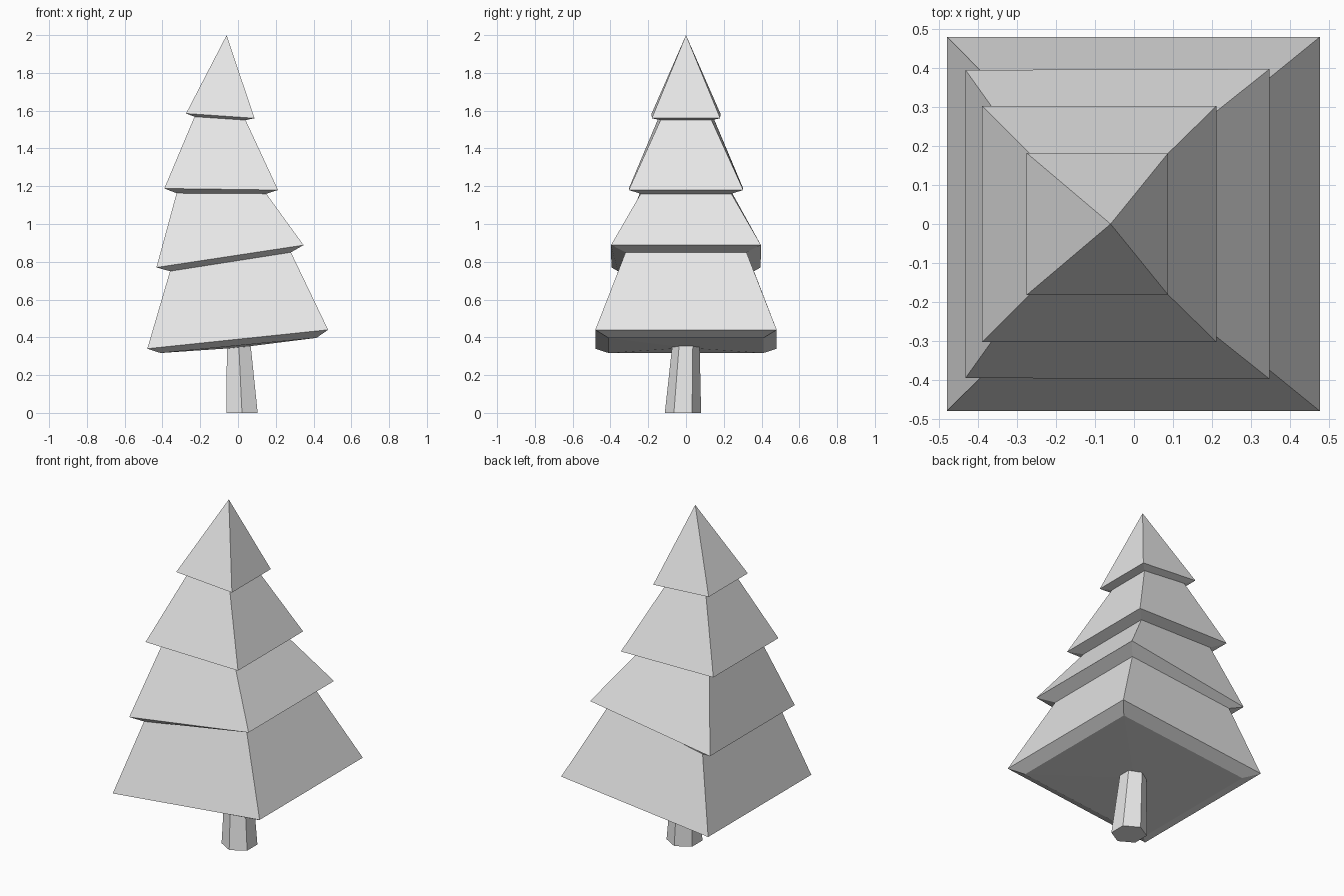
import bpy
import bmesh
from math import cos, sin, radians

default = bpy.data.objects.get("Cube")
if default:
    bpy.data.objects.remove(default, do_unlink=True)

grey = bpy.data.materials.new("plain grey")
grey.use_nodes = True
colour = (0.8, 0.8, 0.8, 1)
grey.diffuse_color = colour
grey.node_tree.nodes["Principled BSDF"].inputs["Base Color"].default_value = colour


def loft(name, rings, start=None, end=None):
    """Join rings of points with flat faces; close each end with a point or a cap."""
    bm = bmesh.new()
    loops = [[bm.verts.new(p) for p in ring] for ring in rings]
    for low, high in zip(loops, loops[1:]):
        for i in range(len(low)):
            j = (i + 1) % len(low)
            bm.faces.new((low[i], low[j], high[j], high[i]))
    for loop, tip in ((loops[0], start), (loops[-1], end)):
        if tip:
            point = bm.verts.new(tip)
            for i in range(len(loop)):
                bm.faces.new((loop[i], loop[(i + 1) % len(loop)], point))
        else:
            bm.faces.new(loop)
    bmesh.ops.recalc_face_normals(bm, faces=bm.faces)
    mesh = bpy.data.meshes.new(name)
    bm.to_mesh(mesh)
    bm.free()
    mesh.materials.append(grey)
    obj = bpy.data.objects.new(name, mesh)
    bpy.context.collection.objects.link(obj)
    return obj


def tilted_square(x0, z0, y0, x1, z1, y1):
    """Four corners: right edge (x, z, half depth), then left edge."""
    return [(x0, -y0, z0), (x1, -y1, z1), (x1, y1, z1), (x0, y0, z0)]


def hexagon(x, y, z, r):
    angles = [radians(30 + 60 * i) for i in range(6)]
    return [(x + r * cos(a), y + r * sin(a), z) for a in angles]


# Foliage: alternating narrow undersides and wide rims, each tilted
tiers = [
    (-0.41, 0.317, 0.41, 0.415, 0.397, 0.41),
    (-0.48, 0.34, 0.48, 0.477, 0.44, 0.48),
    (-0.36, 0.75, 0.36, 0.28, 0.85, 0.32),
    (-0.432, 0.77, 0.395, 0.347, 0.888, 0.397),
    (-0.325, 1.163, 0.245, 0.15, 1.16, 0.24),
    (-0.39, 1.188, 0.303, 0.212, 1.18, 0.303),
    (-0.23, 1.568, 0.143, 0.04, 1.55, 0.135),
    (-0.275, 1.585, 0.182, 0.087, 1.56, 0.181),
]
loft("foliage", [tilted_square(*t) for t in tiers],
     start=(0, 0, 0.345), end=(-0.06, 0, 2))

# Trunk: leaning, tapered six-sided post
loft("trunk", [hexagon(0.021, -0.016, 0, 0.096), hexagon(0.004, 0, 0.365, 0.072)])
